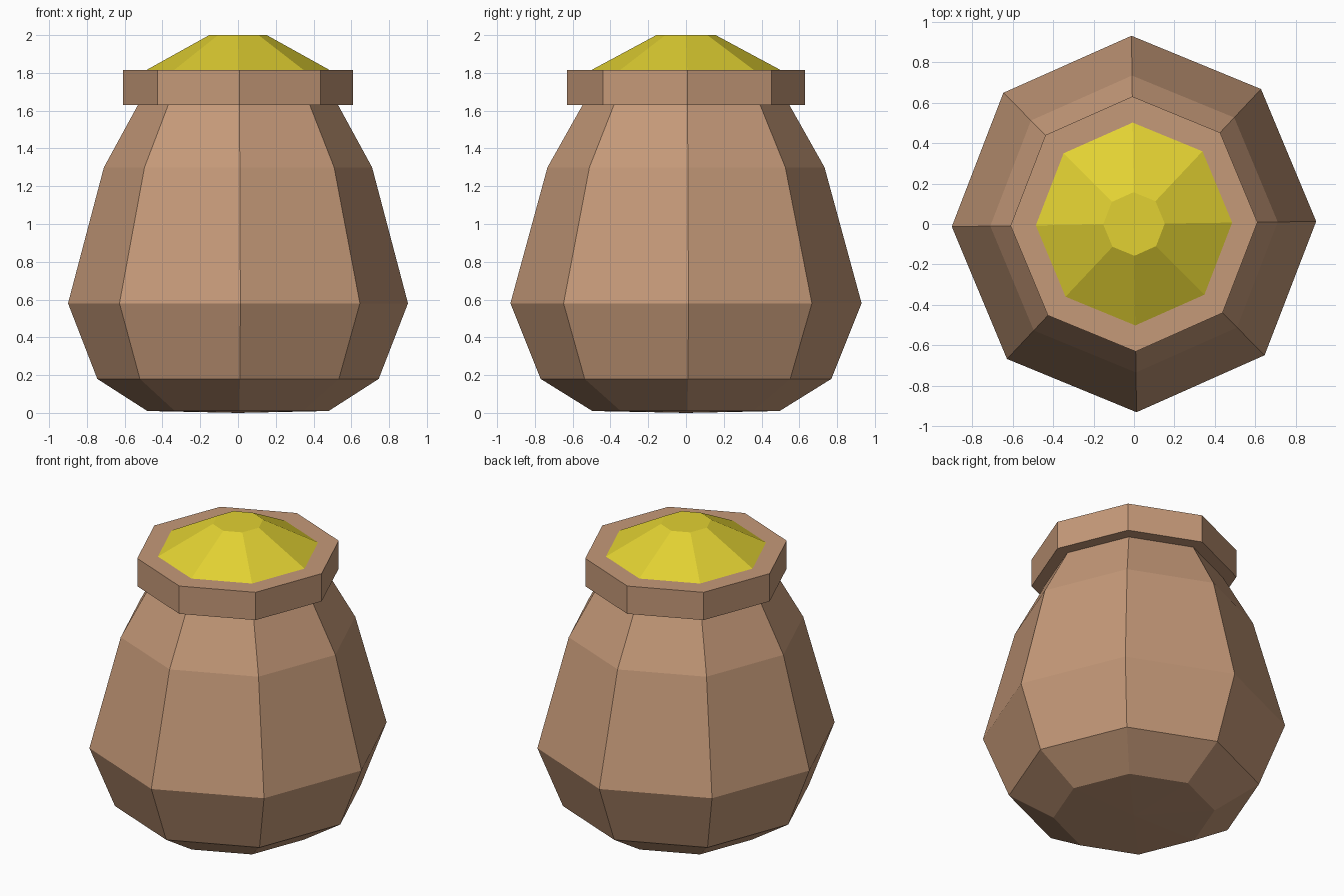
import bpy, bmesh, math

if "Cube" in bpy.data.objects:
    bpy.data.objects.remove(bpy.data.objects["Cube"])

SIDES = 8
TURN = math.radians(0.8)   # the whole pot is turned very slightly
STRETCH_Y = 1.033          # slightly deeper than wide


def material(name, rgb):
    m = bpy.data.materials.new(name)
    m.diffuse_color = (*rgb, 1.0)
    m.use_nodes = True
    m.node_tree.nodes["Principled BSDF"].inputs["Base Color"].default_value = m.diffuse_color
    return m


def lathe(name, profile, mat, bottom=None, top=None):
    """Eight-sided lathe of (radius, z) points; bottom/top are cap centre heights."""
    bm = bmesh.new()
    rings = []
    for r, z in profile:
        rings.append([bm.verts.new((r * math.cos(TURN + i * math.tau / SIDES),
                                    r * STRETCH_Y * math.sin(TURN + i * math.tau / SIDES), z))
                      for i in range(SIDES)])
    for a, b in zip(rings, rings[1:]):
        for i in range(SIDES):
            j = (i + 1) % SIDES
            bm.faces.new((a[i], a[j], b[j], b[i]))
    for ring, z in ((rings[0], bottom), (rings[-1], top)):
        if z is not None:
            c = bm.verts.new((0, 0, z))
            for i in range(SIDES):
                bm.faces.new((ring[i], ring[(i + 1) % SIDES], c))
    bmesh.ops.recalc_face_normals(bm, faces=bm.faces[:])
    me = bpy.data.meshes.new(name)
    bm.to_mesh(me)
    bm.free()
    me.materials.append(mat)
    ob = bpy.data.objects.new(name, me)
    bpy.context.collection.objects.link(ob)
    return ob


clay = material("clay brown", (0.56, 0.32, 0.19))
yellow = material("yellow filling", (0.76, 0.64, 0.032))

# Pot belly, tapering to the neck
lathe("pot_body", [(0.48, 0.01), (0.745, 0.18), (0.90, 0.58), (0.71, 1.30), (0.53, 1.63),
                   (0.53, 1.72)], clay, bottom=0.0, top=1.72)
# Thick collar around the mouth, closed under the filling
lathe("pot_rim", [(0.50, 1.63), (0.61, 1.63), (0.61, 1.815), (0.48, 1.815)],
      clay, bottom=1.63, top=1.80)
# Heaped filling
lathe("filling", [(0.485, 1.815), (0.152, 2.0)], yellow, bottom=1.81, top=2.0)
